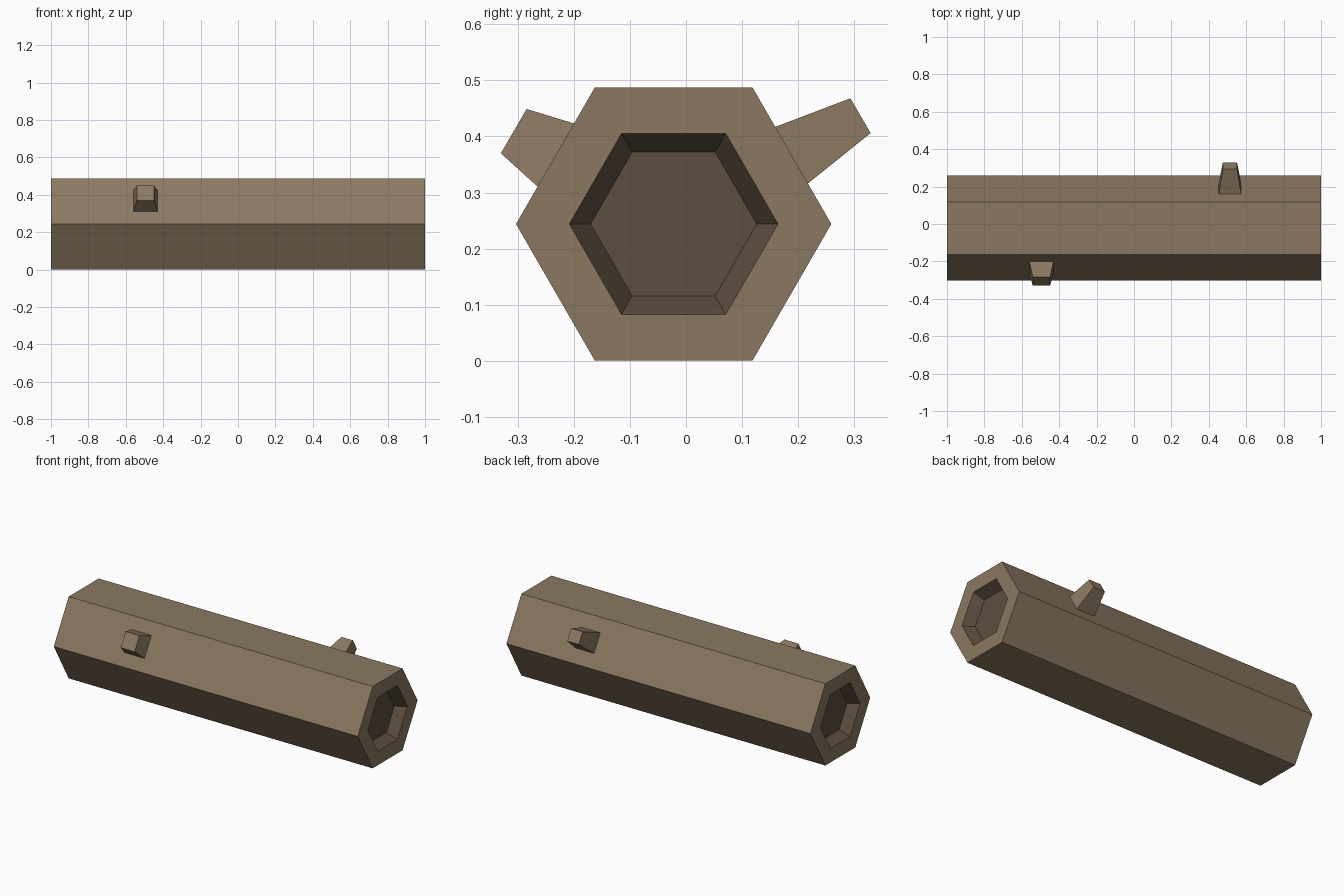
import bpy, bmesh
from math import cos, sin, pi

if "Cube" in bpy.data.objects:
    bpy.data.objects.remove(bpy.data.objects["Cube"])

CY, CZ = -0.022, 0.244   # centre of the hexagonal section


def material(name, col):
    m = bpy.data.materials.new(name)
    m.diffuse_color = (*col, 1)
    m.use_nodes = True
    m.node_tree.nodes["Principled BSDF"].inputs["Base Color"].default_value = m.diffuse_color
    return m


bark = material("bark", (0.26, 0.19, 0.12))
hollow = material("hollow_wood", (0.11, 0.075, 0.05))


def finish(bm, name):
    bmesh.ops.recalc_face_normals(bm, faces=bm.faces)
    me = bpy.data.meshes.new(name)
    bm.to_mesh(me)
    bm.free()
    ob = bpy.data.objects.new(name, me)
    bpy.context.collection.objects.link(ob)
    me.materials.append(bark)
    me.materials.append(hollow)
    return ob


def loft(bm, rings, first_dark=(), caps=True):
    """Skin closed rings in order; segments listed in first_dark get the dark material."""
    for i in range(len(rings) - 1):
        a, b = rings[i], rings[i + 1]
        n = len(a)
        for k in range(n):
            f = bm.faces.new((a[k], a[(k + 1) % n], b[(k + 1) % n], b[k]))
            f.material_index = 1 if i in first_dark else 0
    if caps:
        for r in (rings[0], rings[-1]):
            bm.faces.new(r).material_index = 1 if first_dark else 0


# log: one hexagonal lathe from recess floor to recess floor
half = [(0.94, 0.148), (1.0, 0.186), (1.0, 0.281)]
profile = [(-x, r) for x, r in half] + half[::-1]
bm = bmesh.new()
rings = [[bm.verts.new((x, CY + r * cos(k * pi / 3), CZ + r * sin(k * pi / 3)))
          for k in range(6)] for x, r in profile]
loft(bm, rings, first_dark=(0, 4))
finish(bm, "hollow_log")


# branch stubs: tapered four-sided blocks, (y, z) of upper and lower edges
def stub(name, x, base, base_w, tip, tip_w):
    bm = bmesh.new()
    rings = []
    for (up, low), w in ((base, base_w), (tip, tip_w)):
        rings.append([bm.verts.new((x + s * w / 2, *p))
                      for s, p in ((-1, up), (1, up), (1, low), (-1, low))])
    loft(bm, rings)
    finish(bm, name)


stub("front_branch_stub", -0.495, ((-0.199, 0.423), (-0.265, 0.311)), 0.13,
     ((-0.284, 0.449), (-0.330, 0.370)), 0.092)
stub("back_branch_stub", 0.513, ((0.159, 0.417), (0.217, 0.316)), 0.12,
     ((0.293, 0.468), (0.329, 0.406)), 0.076)
